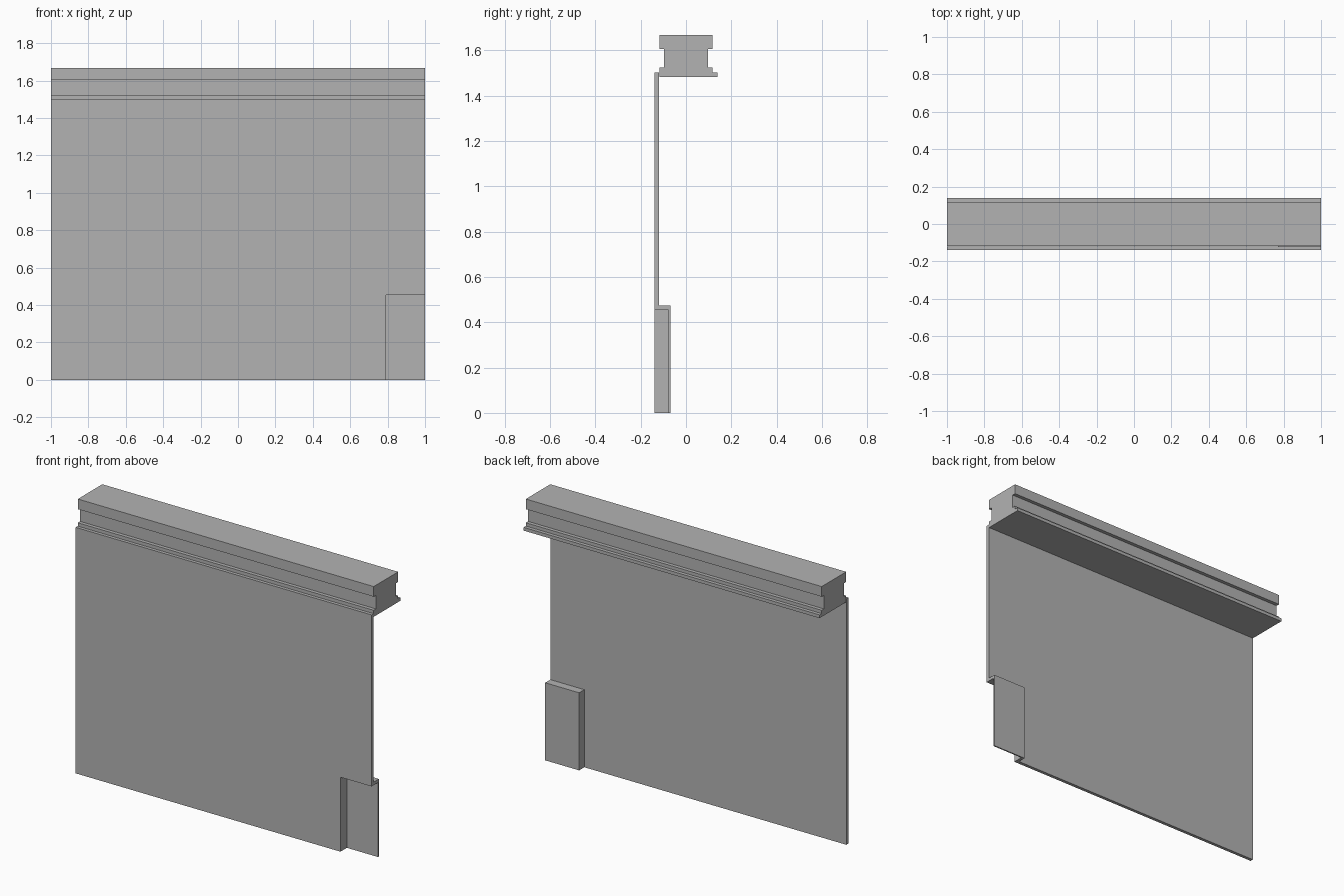
import bpy
import bmesh
from mathutils import Vector

cube = bpy.data.objects.get("Cube")
if cube:
    bpy.data.objects.remove(cube, do_unlink=True)

grey = bpy.data.materials.new("plain grey")
grey.use_nodes = True
colour = (0.45, 0.45, 0.45, 1)
grey.diffuse_color = colour
grey.node_tree.nodes["Principled BSDF"].inputs["Base Color"].default_value = colour


def extrude(name, points, direction):
    """Make a solid by sweeping a closed outline along a direction."""
    bm = bmesh.new()
    face = bm.faces.new([bm.verts.new(p) for p in points])
    swept = bmesh.ops.extrude_face_region(bm, geom=[face])
    verts = [g for g in swept["geom"] if isinstance(g, bmesh.types.BMVert)]
    bmesh.ops.translate(bm, verts=verts, vec=Vector(direction))
    bmesh.ops.recalc_face_normals(bm, faces=bm.faces)
    mesh = bpy.data.meshes.new(name)
    bm.to_mesh(mesh)
    bm.free()
    mesh.materials.append(grey)
    obj = bpy.data.objects.new(name, mesh)
    bpy.context.collection.objects.link(obj)
    return obj


FRONT, PANEL_BACK = -0.139, -0.119
NICHE_FRONT, NICHE_BACK = -0.077, -0.069
NICHE_X, NICHE_Z = 0.79, 0.455
RIM = 0.019
PANEL_TOP = 1.503

# Thin wall panel with a notch at the lower corner
outline = [(-1, 0), (NICHE_X, 0), (NICHE_X, NICHE_Z), (1, NICHE_Z),
           (1, PANEL_TOP), (-1, PANEL_TOP)]
extrude("wall_panel", [(x, FRONT, z) for x, z in outline],
        (0, PANEL_BACK - FRONT, 0))

# Niche lining: L-shaped side and top, closed by a back plate
x0, z1 = NICHE_X - RIM, NICHE_Z + RIM
lining = [(x0, 0), (NICHE_X, 0), (NICHE_X, NICHE_Z), (1, NICHE_Z),
          (1, z1), (x0, z1)]
extrude("niche_lining", [(x, PANEL_BACK, z) for x, z in lining],
        (0, NICHE_FRONT - PANEL_BACK, 0))
plate = [(x0, 0), (1, 0), (1, z1), (x0, z1)]
extrude("niche_back", [(x, NICHE_FRONT, z) for x, z in plate],
        (0, NICHE_BACK - NICHE_FRONT, 0))

# Moulded top rail, swept along the full width
half = [(0.118, PANEL_TOP), (0.118, 1.523), (0.096, 1.523),
        (0.096, 1.606), (0.118, 1.606), (0.118, 1.668)]
profile = [(-0.118, 1.483), (0.139, 1.483), (0.139, PANEL_TOP)]
profile += half + [(-y, z) for y, z in reversed(half)]
extrude("top_rail", [(-1, y, z) for y, z in profile], (2, 0, 0))
